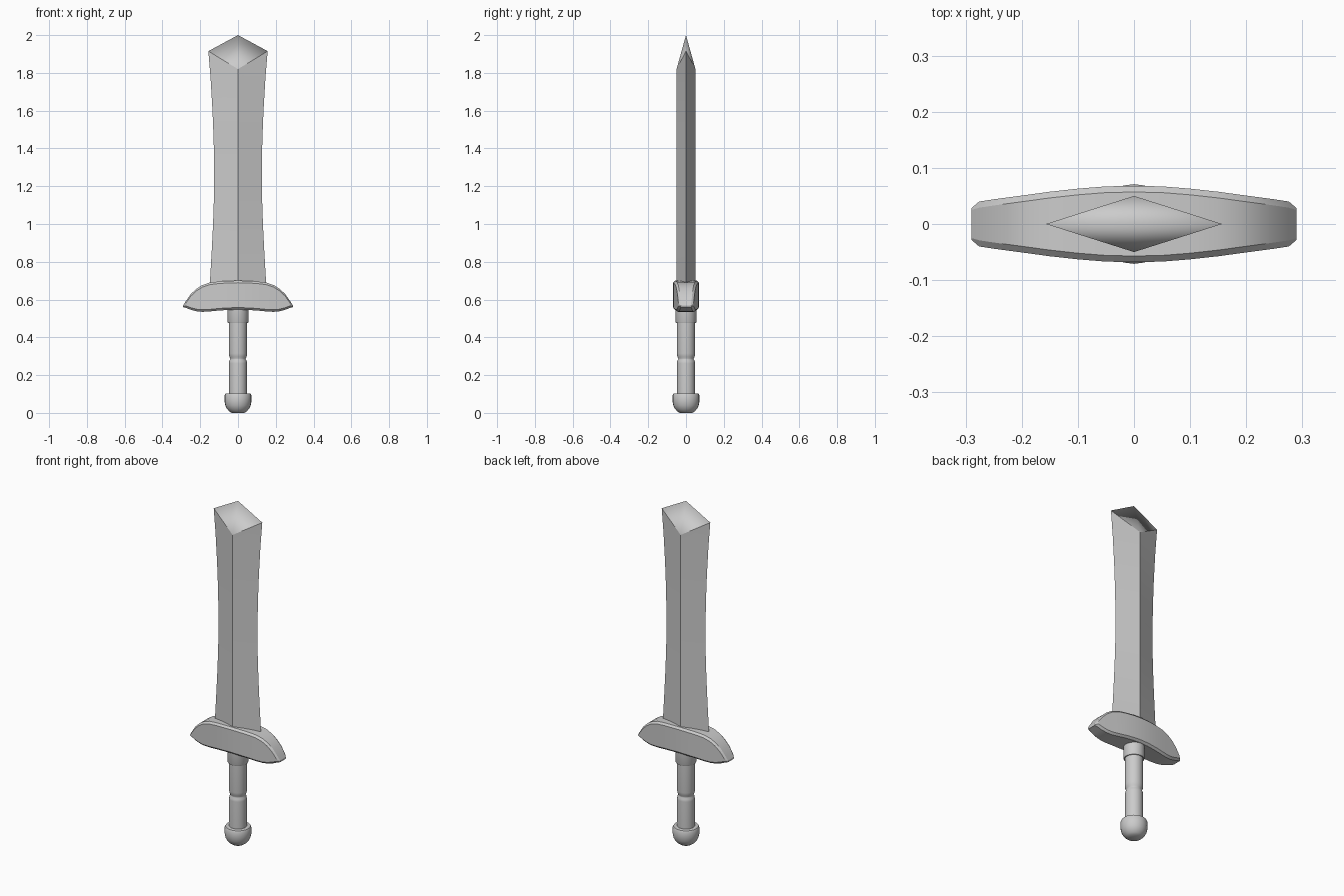
import bpy, bmesh
from math import sin, cos, pi, radians

if "Cube" in bpy.data.objects:
    bpy.data.objects.remove(bpy.data.objects["Cube"])


def loft(name, rings, angle):
    """Skin a list of closed rings, cap both ends, shade smooth by angle."""
    bm = bmesh.new()
    loops = [[bm.verts.new(p) for p in ring] for ring in rings]
    for a, b in zip(loops, loops[1:]):
        n = len(a)
        for i in range(n):
            j = (i + 1) % n
            bm.faces.new((a[i], a[j], b[j], b[i]))
    bm.faces.new(loops[0])
    bm.faces.new(loops[-1])
    bmesh.ops.recalc_face_normals(bm, faces=bm.faces)
    mesh = bpy.data.meshes.new(name)
    bm.to_mesh(mesh)
    bm.free()
    ob = bpy.data.objects.new(name, mesh)
    bpy.context.collection.objects.link(ob)
    bpy.ops.object.select_all(action='DESELECT')
    ob.select_set(True)
    bpy.context.view_layer.objects.active = ob
    bpy.ops.object.shade_smooth_by_angle(angle=radians(angle))
    return ob


def lathe(name, profile, sides=24):
    loft(name, [[(r * cos(2 * pi * i / sides), r * sin(2 * pi * i / sides), z)
                 for i in range(sides)] for r, z in profile], 35)


# Blade: diamond section with a waisted outline, the last ring slanting to the tip
outline = [(0.149, 0.66), (0.147, 0.72), (0.139, 0.86), (0.132, 1.0), (0.127, 1.15),
           (0.126, 1.3), (0.129, 1.45), (0.135, 1.6), (0.145, 1.77)]
rings = [[(w, 0, z), (0, 0.05, z), (-w, 0, z), (0, -0.05, z)] for w, z in outline]
rings.append([(0.157, 0, 1.915), (0, 0.05, 1.82), (-0.157, 0, 1.915), (0, -0.05, 1.82)])
blade = loft("blade", rings, 20)
bm = bmesh.new()
bm.from_mesh(blade.data)
bm.faces.ensure_lookup_table()
cap = max(bm.faces, key=lambda f: f.calc_center_median().z)
tip = bmesh.ops.poke(bm, faces=[cap])["verts"][0]
tip.co = (0, 0, 2)
bm.normal_update()
bm.to_mesh(blade.data)
bm.free()

# Guard: chamfered cross-sections (x, top z, bottom z, half depth), mirrored in x
stations = [(0, 0.70, 0.547, 0.068), (0.05, 0.699, 0.545, 0.067), (0.1, 0.696, 0.542, 0.063),
            (0.15, 0.69, 0.537, 0.0575), (0.19, 0.676, 0.535, 0.052), (0.22, 0.657, 0.538, 0.048),
            (0.25, 0.629, 0.546, 0.044), (0.276, 0.592, 0.556, 0.04)]


def section(x, t, b, d, c=0.011):
    return [(x, d - c, t), (x, d, t - c), (x, d, b + c), (x, d - c, b),
            (x, c - d, b), (x, -d, b + c), (x, -d, t - c), (x, c - d, t)]


half = [section(*s) for s in stations] + [section(0.29, 0.57, 0.56, 0.028, 0.003)]
mirrored = [[(-x, y, z) for x, y, z in ring] for ring in half[:0:-1]]
loft("guard", mirrored + half, 25)

# Collar under the guard
lathe("collar", [(0.053, 0.475), (0.056, 0.482), (0.056, 0.57)])

# Grip with a pinched groove in the middle
lathe("grip", [(0.047, 0.08), (0.047, 0.262), (0.046, 0.275), (0.041, 0.283), (0.041, 0.289),
               (0.046, 0.298), (0.048, 0.315), (0.048, 0.5)])

# Rounded pommel with a flat base
lathe("pommel", [(0.034, 0.0), (0.047, 0.009), (0.059, 0.022), (0.067, 0.039), (0.071, 0.06),
                 (0.071, 0.092), (0.066, 0.102), (0.044, 0.104)])
